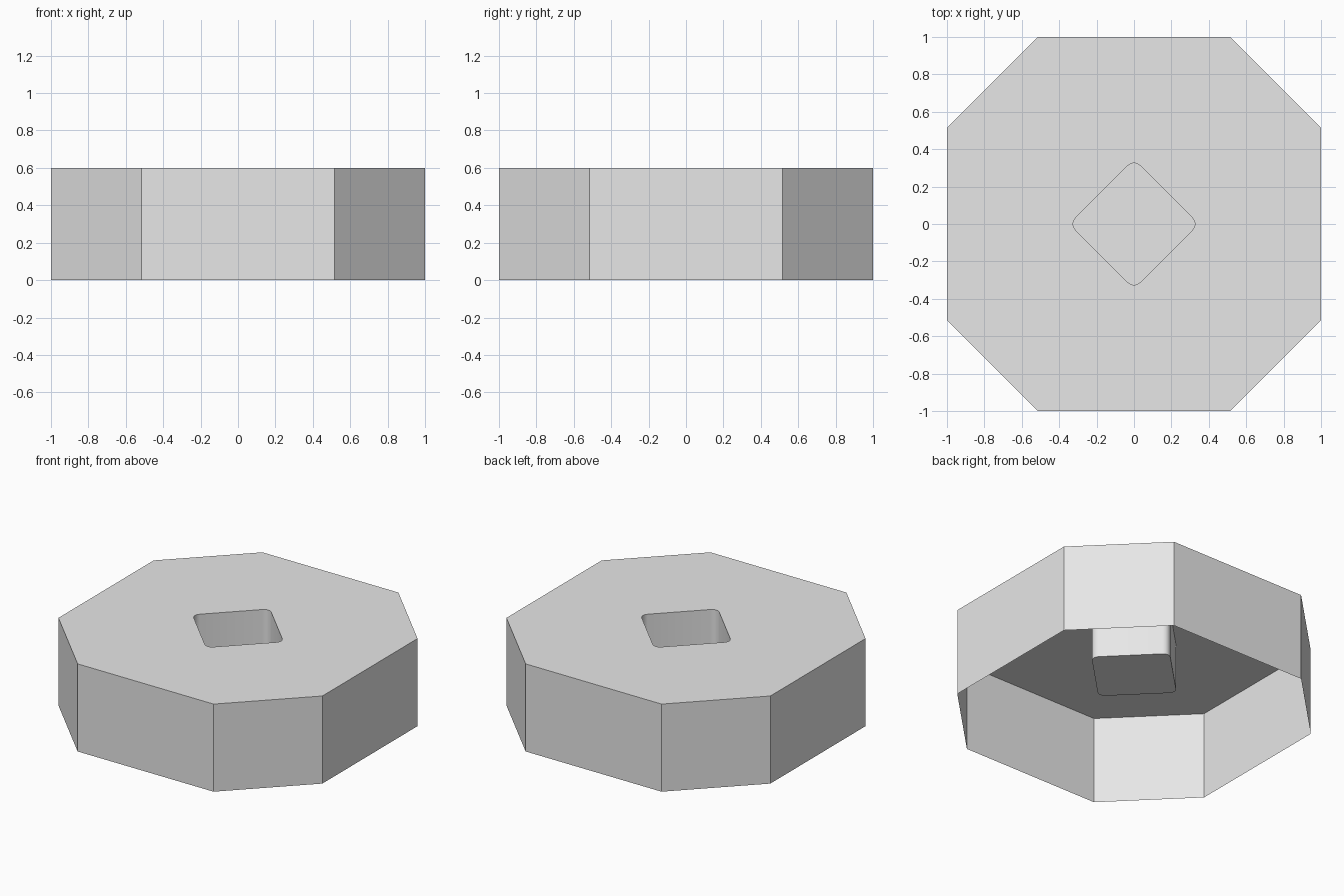
import bpy
import bmesh
from math import pi, cos, sin
from mathutils import Vector

cube = bpy.data.objects.get("Cube")
if cube:
    bpy.data.objects.remove(cube, do_unlink=True)

HEIGHT = 0.6
FLAT = 0.515         # half length of the four long sides
POCKET_FLOOR = 0.28
POCKET_TIP = 0.345   # half diagonal of the pocket before rounding
RADIUS = 0.045
STEPS = 4

grey = bpy.data.materials.new("plain_grey")
grey.use_nodes = True
colour = (0.8, 0.8, 0.8, 1)
grey.diffuse_color = colour
grey.node_tree.nodes["Principled BSDF"].inputs["Base Color"].default_value = colour


def octagon():
    """Outer outline, counter-clockwise."""
    pts = []
    for x, y in ((1, FLAT), (FLAT, 1)):
        pts += [(x, y), (-y, x), (-x, -y), (y, -x)]
    return sorted(pts, key=lambda p: Vector((1, 0)).angle_signed(Vector(p)), reverse=True)


def rounded_diamond():
    """Pocket outline with filleted corners, counter-clockwise."""
    centre = POCKET_TIP - RADIUS * 2 ** 0.5
    pts = []
    for corner in range(4):
        a = corner * pi / 2
        for i in range(STEPS + 1):
            b = a - pi / 4 + i * pi / 2 / STEPS
            pts.append((centre * cos(a) + RADIUS * cos(b),
                        centre * sin(a) + RADIUS * sin(b)))
    return pts


def ring(bm, pts, z):
    return [bm.verts.new((x, y, z)) for x, y in pts]


def loop_edges(bm, verts):
    return [bm.edges.new((v, verts[(i + 1) % len(verts)])) for i, v in enumerate(verts)]


def wall(bm, low, high):
    for i in range(len(low)):
        j = (i + 1) % len(low)
        bm.faces.new((low[i], low[j], high[j], high[i]))


bm = bmesh.new()

# Outer wall, open underneath
rim = ring(bm, octagon(), 0)
top = ring(bm, octagon(), HEIGHT)
wall(bm, rim, top)

# Pocket sunk from the top, closed by a floor
mouth = ring(bm, rounded_diamond(), HEIGHT)
floor = ring(bm, rounded_diamond(), POCKET_FLOOR)
wall(bm, mouth, floor)
bm.faces.new(floor)

# Top plate between the outline and the pocket mouth
edges = [e for e in bm.edges if all(v in top for v in e.verts)
         or all(v in mouth for v in e.verts)]
bmesh.ops.triangle_fill(bm, edges=edges, use_beauty=True, normal=(0, 0, 1))
bmesh.ops.recalc_face_normals(bm, faces=bm.faces[:])
bm.normal_update()
plate = max(bm.faces, key=lambda f: f.calc_center_median().z)
if plate.normal.z < 0:
    bmesh.ops.reverse_faces(bm, faces=bm.faces[:])

mesh = bpy.data.meshes.new("octagonal_base")
bm.to_mesh(mesh)
bm.free()
mesh.materials.append(grey)
base = bpy.data.objects.new("octagonal_base", mesh)
bpy.context.collection.objects.link(base)

# Smooth only the rounded pocket corners
bpy.ops.object.select_all(action="DESELECT")
base.select_set(True)
bpy.context.view_layer.objects.active = base
bpy.ops.object.shade_smooth_by_angle(angle=pi / 6)
